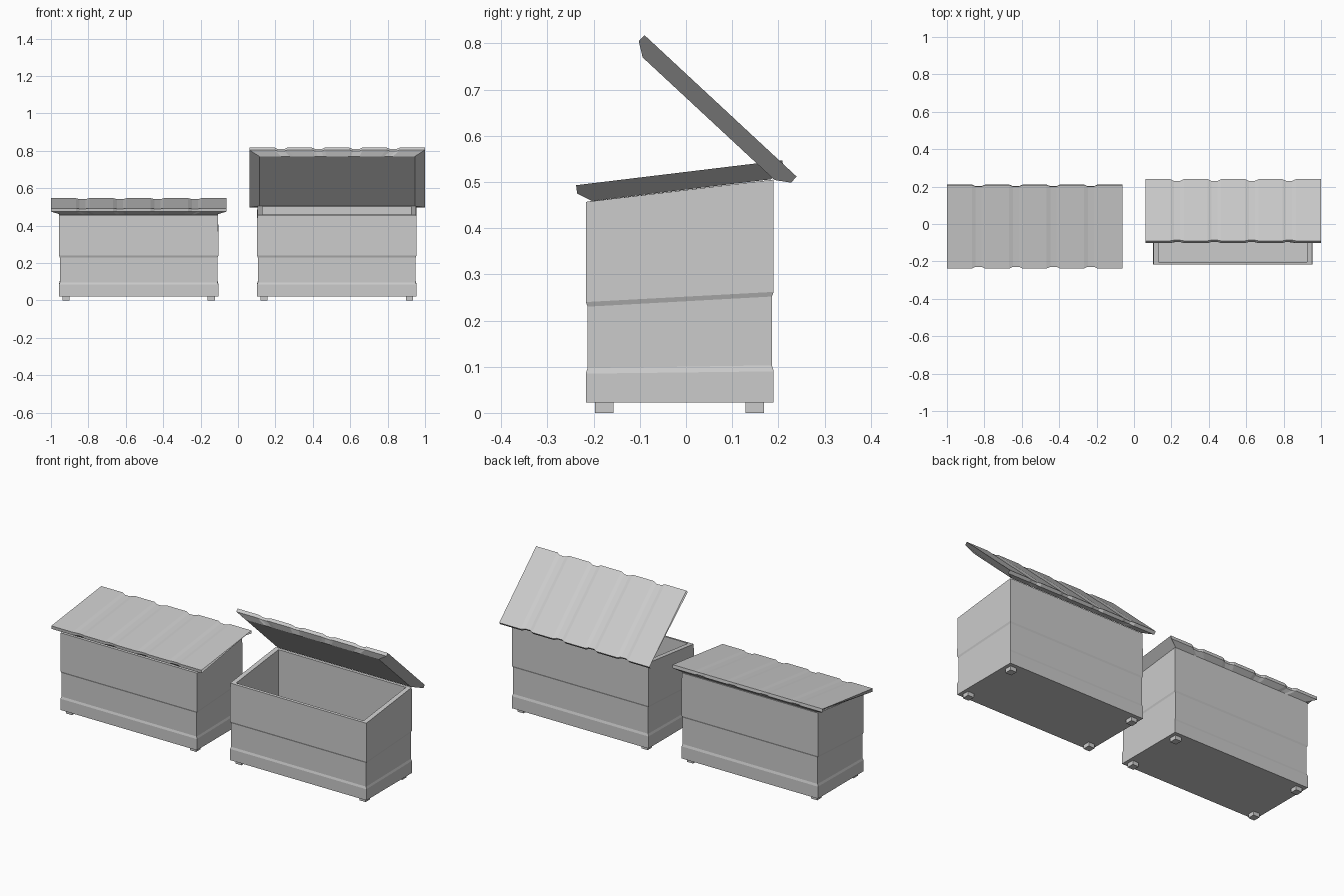
import bpy, bmesh, math

cube = bpy.data.objects.get("Cube")
if cube:
    bpy.data.objects.remove(cube, do_unlink=True)

grey = bpy.data.materials.new("light grey")
grey.use_nodes = True
COLOUR = (0.6, 0.6, 0.6, 1)
grey.diffuse_color = COLOUR
grey.node_tree.nodes["Principled BSDF"].inputs["Base Color"].default_value = COLOUR


def loft(name, rings):
    """Skin a list of equal closed rings and cap both ends."""
    bm = bmesh.new()
    loops = [[bm.verts.new(p) for p in ring] for ring in rings]
    for a, b in zip(loops, loops[1:]):
        n = len(a)
        for i in range(n):
            j = (i + 1) % n
            bm.faces.new((a[i], a[j], b[j], b[i]))
    bm.faces.new(loops[0])
    bm.faces.new(loops[-1])
    bmesh.ops.recalc_face_normals(bm, faces=bm.faces)
    mesh = bpy.data.meshes.new(name)
    bm.to_mesh(mesh)
    bm.free()
    mesh.materials.append(grey)
    ob = bpy.data.objects.new(name, mesh)
    bpy.context.collection.objects.link(ob)
    return ob


def rect(hx, y0, y1, z_front, z_back):
    return [(-hx, y0, z_front), (hx, y0, z_front), (hx, y1, z_back), (-hx, y1, z_back)]


def make_box(side, cx):
    # Outer wall: plinth, recessed lower panel, proud upper panel
    steps = [(0.022, 0.022, 0), (0.085, 0.09, 0), (0.097, 0.103, 0.004),
             (0.23, 0.252, 0.004), (0.24, 0.262, 0), (0.457, 0.505, 0.001)]
    rings = [rect(0.426 - i, -0.217 + i, 0.19 - i, zf, zb) for zf, zb, i in steps]
    # Rim and inside wall down to the floor
    for zf, zb in ((0.459, 0.503), (0.04, 0.04)):
        rings.append(rect(0.398, -0.202, 0.176, zf, zb))
    loft(side + "_box", rings).location.x = cx

    # Four feet
    for x_name, fx in (("left", 0.388), ("right", -0.388)):
        for y_name, fy in (("front", -0.177), ("back", 0.149)):
            bpy.ops.mesh.primitive_cube_add(size=1, location=(cx + fx, fy, 0.0115))
            foot = bpy.context.object
            foot.name = f"{side}_box_{y_name}_{x_name}_foot"
            foot.scale = (0.038, 0.04, 0.023)
            foot.data.materials.append(grey)


def make_lid(side, cx, y, z, angle):
    half, depth = 0.469, 0.45
    # Columns across the lid: each groove has two shoulders and a narrow bed
    columns = [(-half, 0)]
    for gx in (-0.3, -0.1, 0.1, 0.3):
        columns += [(gx - 0.036, 0), (gx - 0.016, 1), (gx + 0.016, 1), (gx + 0.036, 0)]
    columns.append((half, 0))
    rings = []
    for x, dip in columns:
        top, n, xb = -0.004 * dip, 0.009 * dip, x * 0.885
        rings.append([(x, n, top), (x, depth - n, top),
                      (x, depth - n, -0.018), (xb, depth - 0.03, -0.038),
                      (xb, 0.03, -0.038), (x, n, -0.018)])
    lid = loft(side + "_lid", rings)
    lid.location = (cx, y, z)
    lid.rotation_euler.x = math.radians(angle)


make_box("right", -0.531)
make_box("left", 0.528)
make_lid("right", -0.531, -0.238, 0.493, 6.9)
make_lid("left", 0.53, -0.09, 0.818, -42.9)
